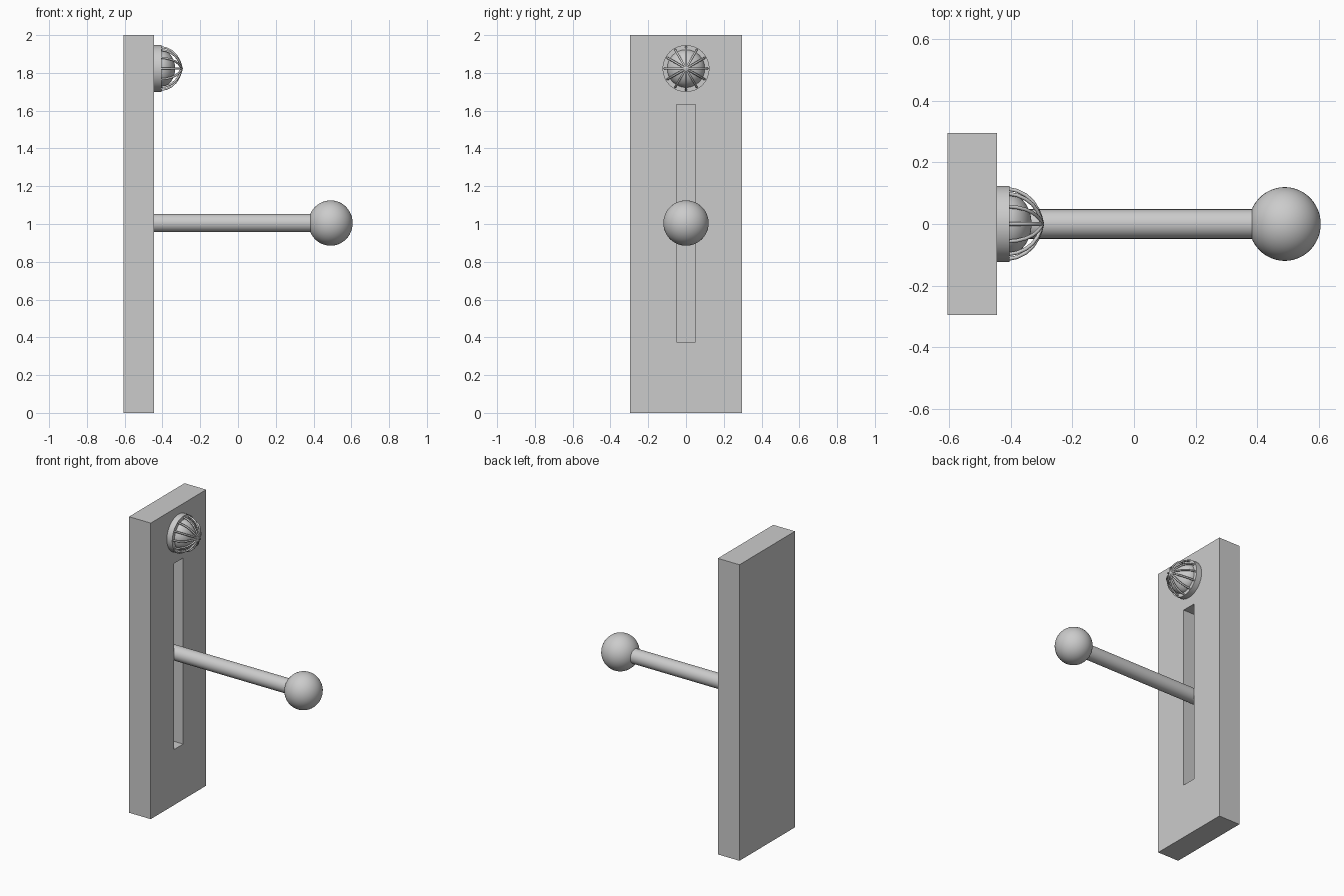
import bpy, math
from mathutils import Vector

if "Cube" in bpy.data.objects:
    bpy.data.objects.remove(bpy.data.objects["Cube"])

FACE_X = -0.445          # front surface of the wall plate
LAMP_Z = 1.823


def box(name, lo, hi):
    lo, hi = Vector(lo), Vector(hi)
    bpy.ops.mesh.primitive_cube_add(size=1, location=(lo + hi) / 2)
    ob = bpy.context.object
    ob.name = name
    ob.scale = hi - lo
    bpy.ops.object.transform_apply(location=False, rotation=False, scale=True)
    return ob


def rod(name, x0, x1, radius, z, sides=48):
    bpy.ops.mesh.primitive_cylinder_add(vertices=sides, radius=radius, depth=x1 - x0,
                                        location=((x0 + x1) / 2, 0, z),
                                        rotation=(0, math.pi / 2, 0))
    ob = bpy.context.object
    ob.name = name
    bpy.ops.object.shade_smooth_by_angle()
    return ob


def ball(name, x, z, rx, r):
    bpy.ops.mesh.primitive_uv_sphere_add(segments=48, ring_count=24, radius=1,
                                         location=(x, 0, z))
    ob = bpy.context.object
    ob.name = name
    ob.scale = (rx, r, r)
    bpy.ops.object.shade_smooth()
    return ob


# Wall plate with a vertical slot
plate = box("wall_plate", (-0.607, -0.296, 0), (FACE_X, 0.296, 2))
cutter = box("slot_cutter", (-0.575, -0.05, 0.375), (-0.40, 0.05, 1.632))
cut = plate.modifiers.new("slot", 'BOOLEAN')
cut.operation = 'DIFFERENCE'
cut.solver = 'EXACT'
cut.object = cutter
bpy.context.view_layer.objects.active = plate
bpy.ops.object.modifier_apply(modifier="slot")
bpy.data.objects.remove(cutter)

# Lever and its knob
rod("lever_rod", -0.575, 0.45, 0.048, 1.005)
ball("lever_knob", 0.49, 1.005, 0.117, 0.12)

# Lamp base and bulb
rod("lamp_base", FACE_X - 0.005, -0.405, 0.124, LAMP_Z)
ball("lamp_bulb", -0.41, LAMP_Z, 0.077, 0.1)

# Cage of curved wires meeting at the tip
wires = bpy.data.curves.new("lamp_cage", 'CURVE')
wires.dimensions = '3D'
wires.bevel_depth = 0.006
wires.bevel_resolution = 1
wires.use_fill_caps = True
profile = [(-0.41, 0.114), (-0.38, 0.108), (-0.352, 0.094), (-0.33, 0.074),
           (-0.314, 0.049), (-0.304, 0.025), (-0.298, 0.0)]
COUNT = 12
for i in range(COUNT):
    a = math.tau * i / COUNT
    s = wires.splines.new('POLY')
    s.points.add(len(profile) - 1)
    for p, (x, r) in zip(s.points, profile):
        p.co = (x, r * math.sin(a), LAMP_Z + r * math.cos(a), 1)
    s.use_smooth = True
cage = bpy.data.objects.new("lamp_cage", wires)
bpy.context.collection.objects.link(cage)
